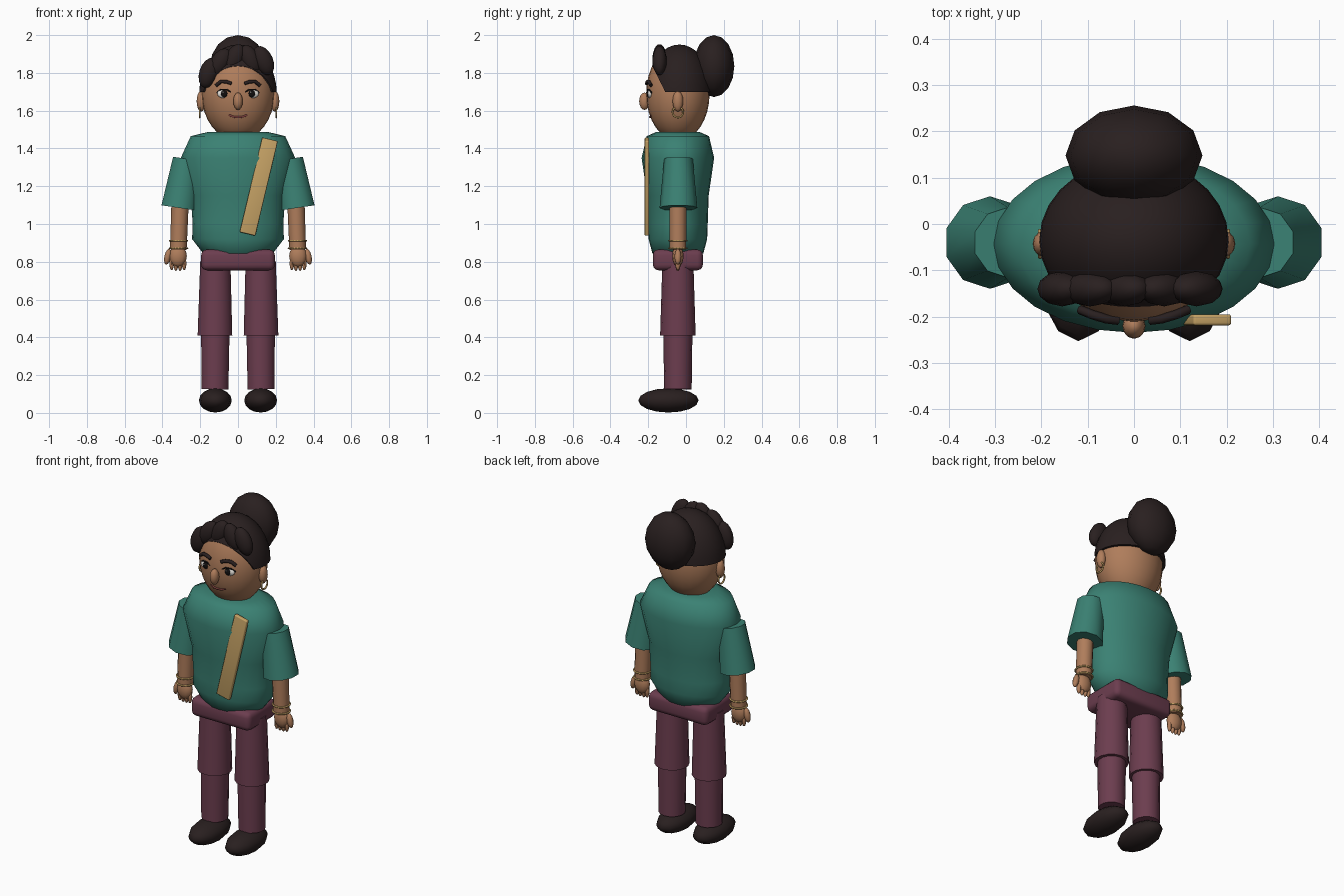
import bpy, bmesh, math
from mathutils import Vector, Matrix

if "Cube" in bpy.data.objects:
    bpy.data.objects.remove(bpy.data.objects["Cube"])

def material(name, rgb):
    m = bpy.data.materials.new(name)
    m.diffuse_color = (*rgb, 1)
    m.use_nodes = True
    m.node_tree.nodes["Principled BSDF"].inputs["Base Color"].default_value = m.diffuse_color
    return m

SKIN = material("skin", (.43, .205, .105))
HAIR = material("dark_brown", (.022, .014, .014))
TEAL = material("teal", (.043, .22, .172))
PLUM = material("plum", (.15, .047, .078))
GOLD = material("gold", (.56, .36, .13))
WHITE = material("eye_white", (.8, .77, .72))
BLACK = material("black", (.006, .005, .005))
LIP = material("lip", (.2, .05, .045))
CY = -.043   # depth of the body axis

def finish(name, bm, mat, angle=50):
    bmesh.ops.recalc_face_normals(bm, faces=bm.faces)
    me = bpy.data.meshes.new(name)
    bm.to_mesh(me)
    bm.free()
    ob = bpy.data.objects.new(name, me)
    bpy.context.collection.objects.link(ob)
    me.materials.append(mat)
    bpy.ops.object.select_all(action='DESELECT')
    ob.select_set(True)
    bpy.context.view_layer.objects.active = ob
    bpy.ops.object.shade_smooth_by_angle(angle=math.radians(angle))
    return ob

def ball_mesh(c, r, tilt=0, seg=16, rings=10):
    bm = bmesh.new()
    bmesh.ops.create_uvsphere(bm, u_segments=seg, v_segments=rings, radius=1)
    bm.transform(Matrix.Translation(c) @ Matrix.Rotation(math.radians(tilt), 4, 'Y')
                 @ Matrix.Diagonal((*r, 1)))
    return bm

def ball(name, c, r, mat, tilt=0, seg=16, rings=10):
    return finish(name, ball_mesh(c, r, tilt, seg, rings), mat)

def limb(name, low, high, r_low, r_high, mat, n=12):
    low, high = Vector(low), Vector(high)
    d = high - low
    bm = bmesh.new()
    bmesh.ops.create_cone(bm, cap_ends=True, segments=n, radius1=r_low, radius2=r_high, depth=d.length)
    bm.transform(Matrix.Translation((low + high) / 2)
                 @ Vector((0, 0, 1)).rotation_difference(d).to_matrix().to_4x4())
    return finish(name, bm, mat)

def box(name, c, size, mat, bevel, tilt=0):
    bm = bmesh.new()
    bmesh.ops.create_cube(bm, size=1)
    bm.transform(Matrix.Diagonal((*size, 1)))
    bmesh.ops.bevel(bm, geom=bm.edges[:], offset=bevel, segments=3, profile=.5, affect='EDGES')
    bm.transform(Matrix.Translation(c) @ Matrix.Rotation(math.radians(tilt), 4, 'Y'))
    return finish(name, bm, mat)

def ring(name, c, R, r, mat, axis='Z'):
    bpy.ops.mesh.primitive_torus_add(location=c, major_radius=R, minor_radius=r,
        major_segments=20, minor_segments=6,
        rotation=(0, math.pi / 2, 0) if axis == 'X' else (0, 0, 0))
    ob = bpy.context.object
    ob.name = name
    ob.data.materials.append(mat)
    bpy.ops.object.shade_smooth()

def strip(name, pts, r, mat):
    cu = bpy.data.curves.new(name, 'CURVE')
    cu.dimensions = '3D'
    cu.bevel_depth, cu.bevel_resolution, cu.use_fill_caps = r, 1, True
    sp = cu.splines.new('POLY')
    sp.points.add(len(pts) - 1)
    for p, q in zip(sp.points, pts):
        p.co = (*q, 1)
    cu.materials.append(mat)
    bpy.context.collection.objects.link(bpy.data.objects.new(name, cu))

# shirt body: stacked elliptical sections (height, half width, half depth)
sections = [(.825, .13, .10), (.845, .185, .135), (.92, .243, .155), (1.0, .24, .158),
            (1.15, .25, .163), (1.35, .303, .192), (1.465, .25, .165), (1.487, .16, .115)]
bm = bmesh.new()
N = 24
loops = [[bm.verts.new((a * math.cos(2 * math.pi * i / N), CY + b * math.sin(2 * math.pi * i / N), z))
          for i in range(N)] for z, a, b in sections]
for lo, hi in zip(loops, loops[1:]):
    for i in range(N):
        bm.faces.new((lo[i], lo[(i + 1) % N], hi[(i + 1) % N], hi[i]))
bm.faces.new(loops[0])
bm.faces.new(loops[-1])
finish("shirt_body", bm, TEAL, 60)

# sash and hips
box("sash", (.11, -.207, 1.198), (.085, .024, .515), GOLD, .006, 13.4)
box("hips", (0, CY, .81), (.39, .265, .11), PLUM, .03)

# head, nose, mouth
ball("head", (0, CY, 1.69), (.193, .168, .25), SKIN, seg=24, rings=16)
ball("nose", (0, -.22, 1.65), (.025, .028, .046), SKIN, seg=12, rings=8)
strip("mouth", [(-.048, -.183, 1.577), (-.025, -.188, 1.568), (0, -.19, 1.566),
                (.025, -.188, 1.568), (.048, -.183, 1.577)], .006, LIP)

# hair cap trimmed at the nape and along the slanted hairline
bm = ball_mesh((0, -.035, 1.695), (.205, .175, .255), seg=28, rings=18)
for co, no in (((0, 0, 1.70), (0, 0, -1)), ((0, -.11, 1.70), (0, -.89, -.45))):
    cut = bmesh.ops.bisect_plane(bm, geom=bm.verts[:] + bm.edges[:] + bm.faces[:],
                                 plane_co=co, plane_no=no, clear_outer=True)
    edges = [e for e in cut["geom_cut"] if isinstance(e, bmesh.types.BMEdge)]
    bmesh.ops.holes_fill(bm, edges=edges, sides=0)
finish("hair_cap", bm, HAIR)
ball("hair_bun", (0, .148, 1.836), (.148, .108, .164), HAIR, seg=12, rings=8)

# fringe curls
for x, z, tilt in ((-.155, 1.80, 18), (-.095, 1.855, 32), (-.02, 1.875, 25),
                   (.065, 1.87, -25), (.135, 1.865, -25)):
    ball("fringe_curl", (x, -.14, z), (.05, .038, .082), HAIR, tilt, 12, 8)

for s in (-1, 1):
    # eyes and brows
    ball("eye", (s * .075, -.19, 1.69), (.036, .014, .024), WHITE, seg=14, rings=8)
    ball("iris", (s * .073, -.2, 1.69), (.018, .009, .02), BLACK, seg=12, rings=8)
    ball("eye_glint", (s * .073 - .006, -.208, 1.697), (.004, .003, .004), WHITE, seg=8, rings=6)
    strip("upper_lid", [(s * .112, -.182, 1.695), (s * .09, -.197, 1.712),
                        (s * .06, -.203, 1.712), (s * .038, -.203, 1.698)], .004, BLACK)
    strip("brow", [(s * .117, -.185, 1.733), (s * .09, -.196, 1.754),
                   (s * .06, -.205, 1.753), (s * .034, -.208, 1.743)], .01, HAIR)
    # ears and hoops
    ball("ear", (s * .195, -.043, 1.65), (.024, .028, .055), SKIN, seg=12, rings=8)
    ring("earring", (s * .203, -.043, 1.592), .028, .005, GOLD, 'X')

    # arms
    limb("sleeve", (s * .311, -.04, 1.085), (s * .272, -.04, 1.345), .1, .076, TEAL, 10)
    limb("forearm", (s * .316, CY, .865), (s * .306, CY, 1.13), .044, .046, SKIN, 12)
    for z in (.912, .872):
        ring("bracelet", (s * .315, CY, z), .047, .005, GOLD)
    ball("palm", (s * .318, CY, .83), (.047, .03, .058), SKIN, seg=12, rings=8)
    ball("thumb", (s * .372, CY, .827), (.018, .018, .043), SKIN, -s * 12, 8, 6)
    for i in range(4):
        ball("finger", (s * (.285 + i * .022), CY, .785 + .004 * abs(i - 1.5)),
             (.012, .014, .036), SKIN, seg=8, rings=6)

    # legs and shoes
    limb("thigh", (s * .122, CY, .41), (s * .12, CY, .80), .094, .082, PLUM, 14)
    limb("shin", (s * .122, CY, .125), (s * .12, CY, .43), .073, .077, PLUM, 14)
    ball("shoe", (s * .12, -.093, .066), (.087, .16, .064), HAIR, seg=12, rings=8)
